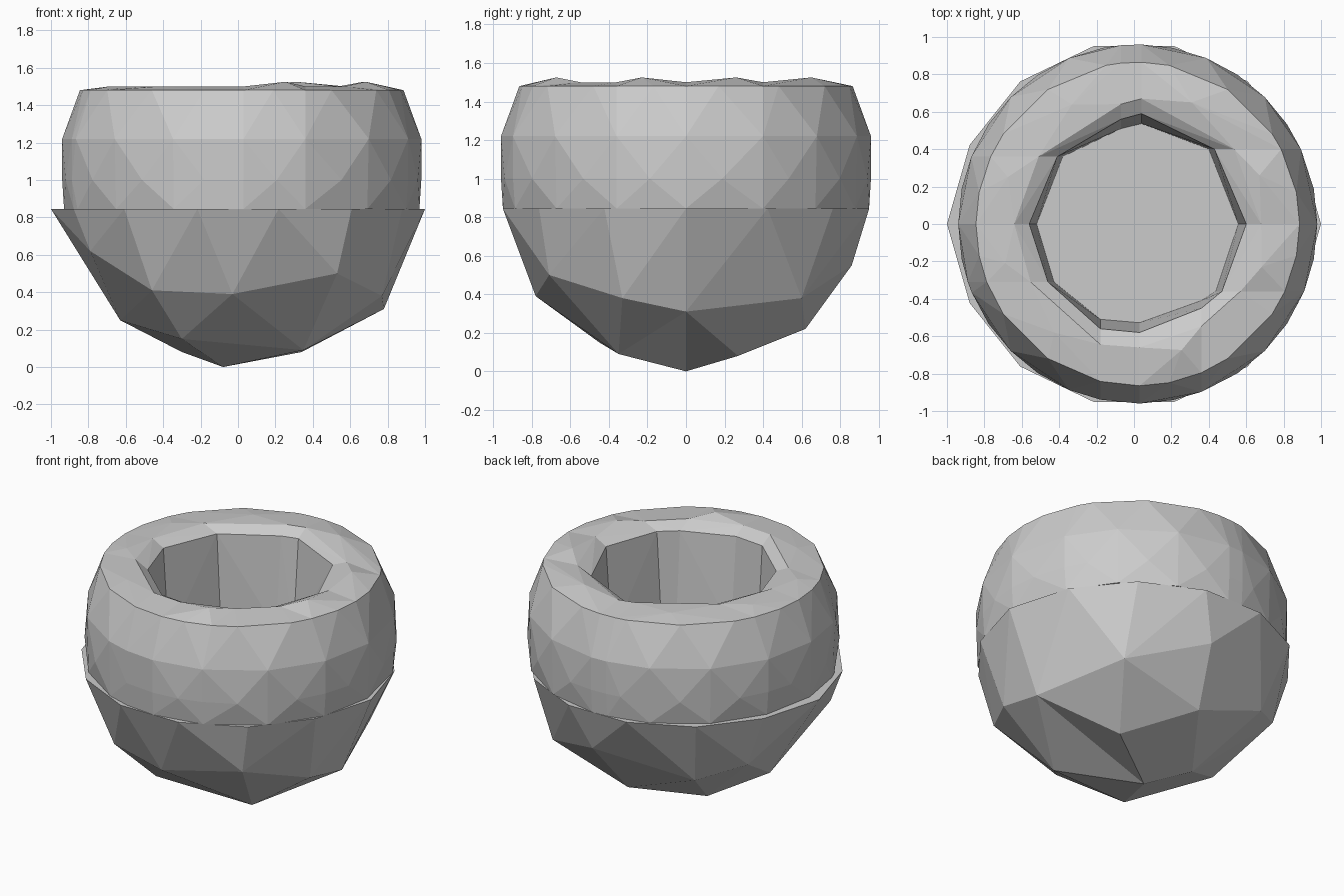
import bpy, bmesh, math

if "Cube" in bpy.data.objects:
    bpy.data.objects.remove(bpy.data.objects["Cube"])

CX = 0.02  # ring centre in x


def hull(name, pts):
    """Solid flat-faced convex block around the points."""
    bm = bmesh.new()
    for p in pts:
        bm.verts.new(p)
    bmesh.ops.remove_doubles(bm, verts=bm.verts, dist=0.002)
    res = bmesh.ops.convex_hull(bm, input=bm.verts)
    junk = {g for g in res["geom_interior"] + res["geom_unused"]
            if isinstance(g, bmesh.types.BMVert)}
    bmesh.ops.delete(bm, geom=list(junk), context='VERTS')
    bmesh.ops.dissolve_limit(bm, angle_limit=0.01, verts=bm.verts, edges=bm.edges)
    bmesh.ops.recalc_face_normals(bm, faces=bm.faces)
    me = bpy.data.meshes.new(name)
    bm.to_mesh(me)
    bm.free()
    ob = bpy.data.objects.new(name, me)
    bpy.context.collection.objects.link(ob)
    return ob


# Lower bowl: two faceted halves meeting at y = 0
def rim(start):
    pts = []
    for i in range(8):
        a = start + math.pi * i / 7
        r = 1.0 if i in (0, 7) else 0.975
        pts.append((r * math.cos(a), r * math.sin(a), 0.845))
    return pts


seam = [(0.78, 0, 0.31), (-0.63, 0, 0.25), (-0.08, 0, 0)]
hull("bowl_front_half", rim(math.pi) + seam + [
    (-0.46, -0.67, 0.41), (-0.03, -0.78, 0.39), (0.53, -0.71, 0.5),
    (0.35, -0.35, 0.09), (-0.3, -0.45, 0.15), (0.77, -0.33, 0.38),
    (-0.79, -0.42, 0.62)])
hull("bowl_back_half", rim(0) + seam + [
    (0.34, 0.27, 0.08), (0.0, 0.62, 0.22), (0.1, 0.86, 0.55),
    (0.58, 0.6, 0.38), (-0.5, 0.62, 0.4), (-0.3, 0.2, 0.08),
    (-0.76, 0.42, 0.5)])

# Wall joints, counter-clockwise: inner corner and the axis each joint runs along
joints = [
    (0.60, 0.0, 'x'), (0.43, 0.40, 'x'), (0.04, 0.59, 'y'), (-0.07, 0.56, 'y'),
    (-0.41, 0.36, 'x'), (-0.56, 0.0, 'x'), (-0.46, -0.31, 'x'),
    (-0.18, -0.56, 'y'), (0.03, -0.58, 'y'), (0.36, -0.45, 'y'), (0.47, -0.36, 'x'),
]
# Outer wall rings: radius, height, angular phase
rings = [(0.95, 0.845, 0.0), (0.96, 1.0, 0.5), (0.96, 1.22, 0.0), (0.865, 1.48, 0.5)]
STEP = math.radians(22.5)


def joint_out(j, r):
    """Point where a joint line meets the circle of radius r."""
    x, y, axis = j
    if axis == 'x':
        return CX + math.copysign(math.sqrt(r * r - y * y), x), y
    return x, math.copysign(math.sqrt(r * r - (x - CX) ** 2), y)


def wall_block(i, a, b):
    pts = []
    for j in (a, b):
        x, y, axis = j
        pts.append((x * (0.93 if axis == 'x' else 1), y * (0.91 if axis == 'y' else 1), 0.845))
        pts.append((x, y, 1.455))
        pts.append((*joint_out(j, math.hypot(x - CX, y) + 0.08), 1.5))
    for r, z, ph in rings:
        ends = [joint_out(j, r) for j in (a, b)]
        a0, a1 = [math.atan2(p[1], p[0] - CX) % math.tau for p in ends]
        if a1 <= a0:
            a1 += math.tau
        pts += [(*p, z) for p in ends]
        for k in range(40):
            t = (k + ph) * STEP
            if a0 + 0.06 < t < a1 - 0.06:
                pts.append((CX + r * math.cos(t), r * math.sin(t), z))
    # slight crown on the top of the wider blocks
    mx, my = (a[0] + b[0]) / 2, (a[1] + b[1]) / 2
    d = math.hypot(mx, my)
    if math.dist(a[:2], b[:2]) > 0.25:
        pts.append((mx / d * 0.72, my / d * 0.72, 1.525 if mx > 0 else 1.5))
    hull(f"wall_block_{i + 1}", pts)


for i, j in enumerate(joints):
    wall_block(i, j, joints[(i + 1) % len(joints)])
